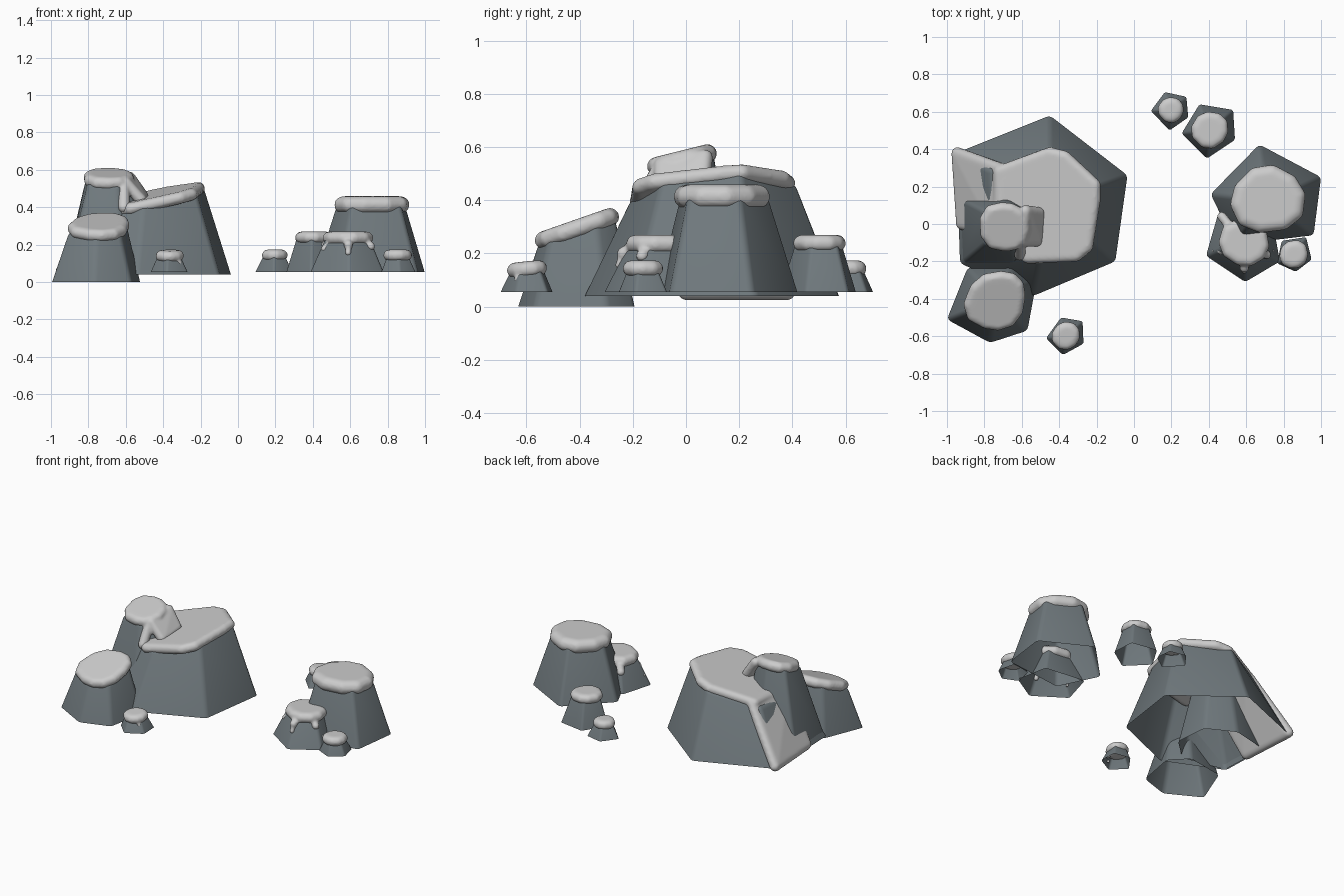
import bpy, bmesh
from mathutils import Vector, Matrix

if "Cube" in bpy.data.objects:
    bpy.data.objects.remove(bpy.data.objects["Cube"])

SLATE = bpy.data.materials.new("slate")
SLATE.diffuse_color = (0.16, 0.19, 0.205, 1)
SLATE.use_nodes = True
SLATE.node_tree.nodes["Principled BSDF"].inputs["Base Color"].default_value = SLATE.diffuse_color


def make_object(name, bm):
    bmesh.ops.recalc_face_normals(bm, faces=bm.faces[:])
    mesh = bpy.data.meshes.new(name)
    bm.to_mesh(mesh)
    bm.free()
    ob = bpy.data.objects.new(name, mesh)
    bpy.context.collection.objects.link(ob)
    return ob


def ring(base, center, scale, z, tilt):
    """Base outline shrunk about a centre onto a tilted plane."""
    cx, cy = center
    return [Vector((cx + (x - cx) * scale, cy + (y - cy) * scale,
                    z + tilt[0] * (x - cx) * scale + tilt[1] * (y - cy) * scale))
            for x, y in base]


def rock(name, base, z0, center, scale, z, tilt=(0, 0), bevel=0.02):
    """Tapered stone, open underneath, with softened edges."""
    bm = bmesh.new()
    lo = [bm.verts.new((x, y, z0)) for x, y in base]
    hi = [bm.verts.new(p) for p in ring(base, center, scale, z, tilt)]
    n = len(base)
    for i in range(n):
        bm.faces.new((lo[i], lo[(i + 1) % n], hi[(i + 1) % n], hi[i]))
    bm.faces.new(hi)
    edges = [e for e in bm.edges if len(e.link_faces) == 2]
    bmesh.ops.bevel(bm, geom=edges, offset=bevel, segments=3, profile=0.5, affect='EDGES')
    ob = make_object(name, bm)
    ob.data.materials.append(SLATE)
    bpy.ops.object.select_all(action='DESELECT')
    ob.select_set(True)
    bpy.context.view_layer.objects.active = ob
    bpy.ops.object.shade_smooth_by_angle()
    return ob


def soften(points):
    """Cut the corners of an outline once."""
    out = []
    for i, p in enumerate(points):
        q = points[(i + 1) % len(points)]
        out += [p.lerp(q, 0.25), p.lerp(q, 0.75)]
    return out


# Unit ball directions used to round every snow hull
ball = bmesh.new()
bmesh.ops.create_icosphere(ball, subdivisions=2, radius=1)
BALL = [v.co.copy() for v in ball.verts]
ball.free()


def snow(name, blobs, voxel=0.008):
    """Each blob is (points, radius): a rounded hull. All blobs melt together."""
    bm = bmesh.new()
    for points, r in blobs:
        part = bmesh.new()
        for p in points:
            for d in BALL:
                part.verts.new(Vector(p) + d * r)
        bmesh.ops.convex_hull(part, input=part.verts[:])
        loose = [v for v in part.verts if not v.link_faces]
        bmesh.ops.delete(part, geom=loose, context='VERTS')
        mesh = bpy.data.meshes.new("hull")
        part.to_mesh(mesh)
        part.free()
        bm.from_mesh(mesh)
        bpy.data.meshes.remove(mesh)
    ob = make_object(name, bm)
    m = ob.modifiers.new("melt", 'REMESH')
    m.mode, m.voxel_size, m.use_smooth_shade = 'VOXEL', voxel, True
    s = ob.modifiers.new("soften", 'SMOOTH')
    s.factor, s.iterations = 0.5, 4
    return ob


def capped_rock(name, base, z0, center, scale, z, r, spread, tilt=(0, 0), lift=0.0,
                drips=(), bevel=0.02):
    rock(name, base, z0, center, scale, z, tilt, bevel)
    cap = soften(ring(base, center, spread, z + lift, tilt))
    snow(name + "_snow", [(cap, r)] + list(drips))


# Big left rock, its snow sheet and the drape down the left side
big = [(-0.45, 0.58), (-0.035, 0.26), (-0.10, -0.20), (-0.54, -0.385), (-0.93, -0.21), (-0.95, 0.38)]
zc = 0.437
rock("big_rock", big, 0.04, (-0.45, 0.11), 0.65, zc, (0.22, 0.08))
top = lambda x, y: Vector((x, y, zc + 0.005 + 0.22 * (x + 0.45) + 0.08 * (y - 0.11)))
sheet = [(-0.45, 0.38), (-0.37, 0.36), (-0.21, 0.21), (-0.21, 0.13), (-0.25, -0.12),
         (-0.31, -0.17), (-0.57, -0.18), (-0.72, -0.05), (-0.72, 0.28)]
drape = [(-0.70, 0.29, 0.40), (-0.72, -0.05, 0.38), (-0.945, 0.38, 0.055), (-0.92, 0.0, 0.055)]
snow("big_rock_snow", [([top(x, y) for x, y in sheet], 0.033), (drape, 0.033)], 0.01)

# Peak rising through the big rock
peak = [(-0.68, 0.20), (-0.49, 0.10), (-0.47, -0.13), (-0.62, -0.27), (-0.92, -0.21), (-0.935, 0.14)]
rock("peak_rock", peak, 0.04, (-0.67, 0.0), 0.53, 0.55, (0, 0.25))
cap = soften(ring(peak, (-0.68, 0.0), 0.44, 0.555, (0, 0.25)))
run = [(-0.58, 0.07, 0.56), (-0.60, -0.09, 0.53), (-0.51, 0.06, 0.46), (-0.52, -0.09, 0.44)]
snow("peak_snow", [(cap, 0.036), (run, 0.032),
                   ([(-0.61, -0.09, 0.53), (-0.61, -0.165, 0.40)], 0.032)])

# Front left rock
capped_rock("front_left_rock",
            [(-1.0, -0.51), (-0.77, -0.635), (-0.57, -0.57), (-0.52, -0.30), (-0.63, -0.19), (-0.89, -0.235)],
            0.0, (-0.735, -0.41), 0.66, 0.285, 0.035, 0.60, (0, 0.35), 0.008)

# Pentagonal stones with even caps
capped_rock("front_pebble",
            [(-0.39, -0.50), (-0.275, -0.52), (-0.27, -0.64), (-0.38, -0.70), (-0.47, -0.61)],
            0.055, (-0.37, -0.60), 0.62, 0.14, 0.03, 0.52, (0, 0.1), 0.0,
            [([(-0.33, -0.62, 0.14), (-0.315, -0.63, 0.10)], 0.017)], 0.01)
capped_rock("right_rock",
            [(0.67, 0.425), (1.0, 0.25), (0.96, -0.06), (0.54, -0.11), (0.41, 0.16)],
            0.055, (0.715, 0.125), 0.63, 0.41, 0.046, 0.57, (0, 0), 0.003)
capped_rock("back_rock",
            [(0.35, 0.64), (0.53, 0.61), (0.54, 0.45), (0.39, 0.35), (0.255, 0.485)],
            0.055, (0.40, 0.50), 0.62, 0.235, 0.032, 0.53, (0, 0), 0.003, (), 0.012)
capped_rock("back_pebble",
            [(0.165, 0.705), (0.28, 0.68), (0.29, 0.57), (0.19, 0.50), (0.09, 0.605)],
            0.055, (0.195, 0.61), 0.60, 0.14, 0.031, 0.44, (0, 0), 0.003, (), 0.01)
capped_rock("right_pebble",
            [(0.79, -0.09), (0.92, -0.07), (0.95, -0.19), (0.865, -0.255), (0.765, -0.21)],
            0.055, (0.85, -0.165), 0.62, 0.14, 0.031, 0.55, (0, 0), 0.003, (), 0.01)

# Low stone with dripping snow
capped_rock("dripping_rock",
            [(0.45, 0.055), (0.385, -0.17), (0.595, -0.31), (0.78, -0.20), (0.74, 0.02)],
            0.055, (0.59, -0.08), 0.62, 0.23, 0.035, 0.55, (0, 0), 0.005,
            [([(0.59, -0.19, 0.22), (0.59, -0.235, 0.20)], 0.026),
             ([(0.59, -0.235, 0.20), (0.59, -0.25, 0.155)], 0.017),
             ([(0.50, -0.13, 0.22), (0.465, -0.145, 0.175)], 0.022),
             ([(0.68, -0.15, 0.22), (0.71, -0.165, 0.19)], 0.024),
             ([(0.51, -0.01, 0.22), (0.47, 0.04, 0.20)], 0.026)], 0.015)

# Loose drops of snow
for i, p in enumerate([(0.425, -0.145, 0.12), (0.74, -0.145, 0.12), (-0.34, -0.655, 0.08)]):
    bm = bmesh.new()
    bmesh.ops.create_icosphere(bm, subdivisions=2, radius=0.009, matrix=Matrix.Translation(p))
    drop = make_object(f"snow_drop_{i + 1}", bm)
    drop.data.shade_smooth()
